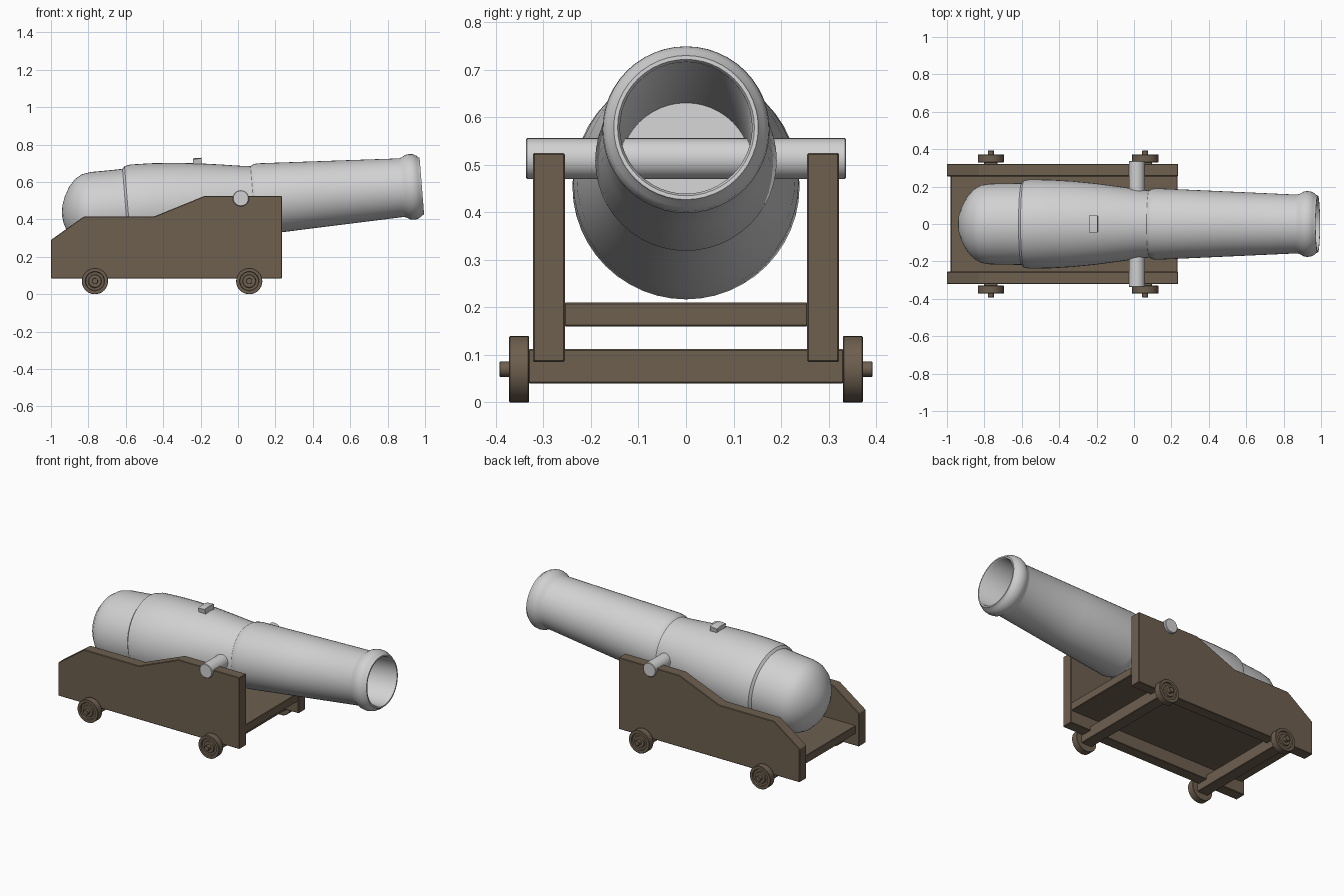
import bpy, bmesh, math
from mathutils import Matrix, Vector

if "Cube" in bpy.data.objects:
    bpy.data.objects.remove(bpy.data.objects["Cube"])

TILT = math.atan(0.08)            # barrel elevation
PIVOT = Vector((0.015, 0, 0.501))  # point on the barrel axis


def material(name, rgb):
    m = bpy.data.materials.new(name)
    m.diffuse_color = (*rgb, 1)
    m.use_nodes = True
    m.node_tree.nodes["Principled BSDF"].inputs["Base Color"].default_value = m.diffuse_color
    return m


IRON = material("pale iron", (0.64, 0.64, 0.64))
WOOD = material("brown wood", (0.155, 0.115, 0.078))


def finish(name, bm, mat, bevel=0, smooth=True):
    bmesh.ops.recalc_face_normals(bm, faces=bm.faces)
    me = bpy.data.meshes.new(name)
    bm.to_mesh(me)
    bm.free()
    me.materials.append(mat)
    ob = bpy.data.objects.new(name, me)
    bpy.context.collection.objects.link(ob)
    if bevel:
        mod = ob.modifiers.new("bevel", 'BEVEL')
        mod.width, mod.segments = bevel, 1
    if smooth:
        bpy.ops.object.select_all(action='DESELECT')
        ob.select_set(True)
        bpy.context.view_layer.objects.active = ob
        bpy.ops.object.shade_smooth_by_angle(angle=math.radians(32))
    return ob


def lathe(profile, steps):
    """Revolve (distance, radius) points round the x axis."""
    bm = bmesh.new()
    vs = [bm.verts.new((x, 0, r)) for x, r in profile]
    es = [bm.edges.new(p) for p in zip(vs, vs[1:])]
    bmesh.ops.spin(bm, geom=vs + es, cent=(0, 0, 0), axis=(1, 0, 0),
                   angle=math.tau, steps=steps, use_duplicate=False)
    bmesh.ops.remove_doubles(bm, verts=bm.verts, dist=1e-5)
    return bm


def box(name, lo, hi, bevel=0.003):
    bm = bmesh.new()
    lo, hi = Vector(lo), Vector(hi)
    bmesh.ops.create_cube(bm, size=1, matrix=Matrix.Translation((lo + hi) / 2)
                          @ Matrix.Diagonal((*(hi - lo), 1)))
    return finish(name, bm, WOOD, bevel, False)


# Barrel: domed breech, reinforcing steps, muzzle swell and open bore
barrel_profile = [
    (-0.945, 0), (-0.938, 0.05), (-0.922, 0.095), (-0.895, 0.145), (-0.86, 0.185),
    (-0.82, 0.208), (-0.77, 0.216), (-0.68, 0.217), (-0.602, 0.219), (-0.59, 0.233),
    (-0.56, 0.239), (-0.45, 0.237), (-0.33, 0.23), (-0.2, 0.217), (-0.08, 0.201),
    (0.03, 0.185), (0.082, 0.179), (0.098, 0.188), (0.12, 0.191), (0.5, 0.174),
    (0.875, 0.157), (0.89, 0.161), (0.908, 0.172), (0.928, 0.176), (0.948, 0.174),
    (0.968, 0.165), (0.978, 0.155), (0.986, 0.152), (0.986, 0.144), (0.978, 0.139),
    (-0.1, 0.139), (-0.1, 0)]
bm = lathe([(x - PIVOT.x, r) for x, r in barrel_profile], 48)
barrel = finish("barrel", bm, IRON)
barrel.location = PIVOT
barrel.rotation_euler.y = -TILT

# Vent block: short curved pad on top of the barrel
bm = bmesh.new()
half = math.radians(10.5)
face = bm.faces.new([bm.verts.new((x - PIVOT.x, 0, r)) for x, r in
                     ((-0.223, 0.2), (-0.176, 0.2), (-0.176, 0.245), (-0.223, 0.245))])
bmesh.ops.rotate(bm, verts=bm.verts, cent=(0, 0, 0), matrix=Matrix.Rotation(-half, 3, 'X'))
start = face.copy()
bmesh.ops.spin(bm, geom=[face], cent=(0, 0, 0), axis=(1, 0, 0),
               angle=2 * half, steps=4, use_duplicate=False)
bmesh.ops.remove_doubles(bm, verts=bm.verts, dist=1e-5)
vent = finish("vent_block", bm, IRON)
vent.location = PIVOT
vent.rotation_euler.y = -TILT

# Trunnion: cross bar resting in the cheeks
bm = lathe([(-0.337, 0), (-0.337, 0.04), (-0.334, 0.043),
            (0.334, 0.043), (0.337, 0.04), (0.337, 0)], 32)
trunnion = finish("trunnion", bm, IRON)
trunnion.location = (0.015, 0, 0.513)
trunnion.rotation_euler.z = math.pi / 2

# Carriage cheeks
cheek_outline = [(-1, 0.085), (0.235, 0.085), (0.235, 0.525), (-0.18, 0.525),
                 (-0.45, 0.415), (-0.825, 0.415), (-1, 0.29)]
for side, label in ((-1, "front"), (1, "back")):
    bm = bmesh.new()
    f = bm.faces.new([bm.verts.new((x, side * 0.255, z)) for x, z in cheek_outline])
    ext = bmesh.ops.extrude_face_region(bm, geom=[f], use_keep_orig=True)
    bmesh.ops.translate(bm, vec=(0, side * 0.067, 0),
                        verts=[g for g in ext["geom"] if isinstance(g, bmesh.types.BMVert)])
    finish(label + "_cheek", bm, WOOD, 0.003, False)

# Bed plank between the cheeks
box("bed", (-0.98, -0.256, 0.16), (0.232, 0.256, 0.21))

# Axles with wheels
wheel_profile = [(0.33, 0), (0.33, 0.068), (0.332, 0.07), (0.37, 0.07), (0.372, 0.068),
                 (0.372, 0.052), (0.364, 0.049), (0.364, 0.036), (0.371, 0.033),
                 (0.371, 0.016), (0.391, 0.016), (0.392, 0.015), (0.392, 0)]
for x, label in ((-0.765, "rear"), (0.06, "fore")):
    box(label + "_axle", (x - 0.036, -0.332, 0.04), (x + 0.036, 0.332, 0.112))
    for side, where in ((-1, "front"), (1, "back")):
        wheel = finish(f"{label}_{where}_wheel", lathe(wheel_profile, 32), WOOD)
        wheel.location = (x, 0, 0.07)
        wheel.rotation_euler.z = side * math.pi / 2
